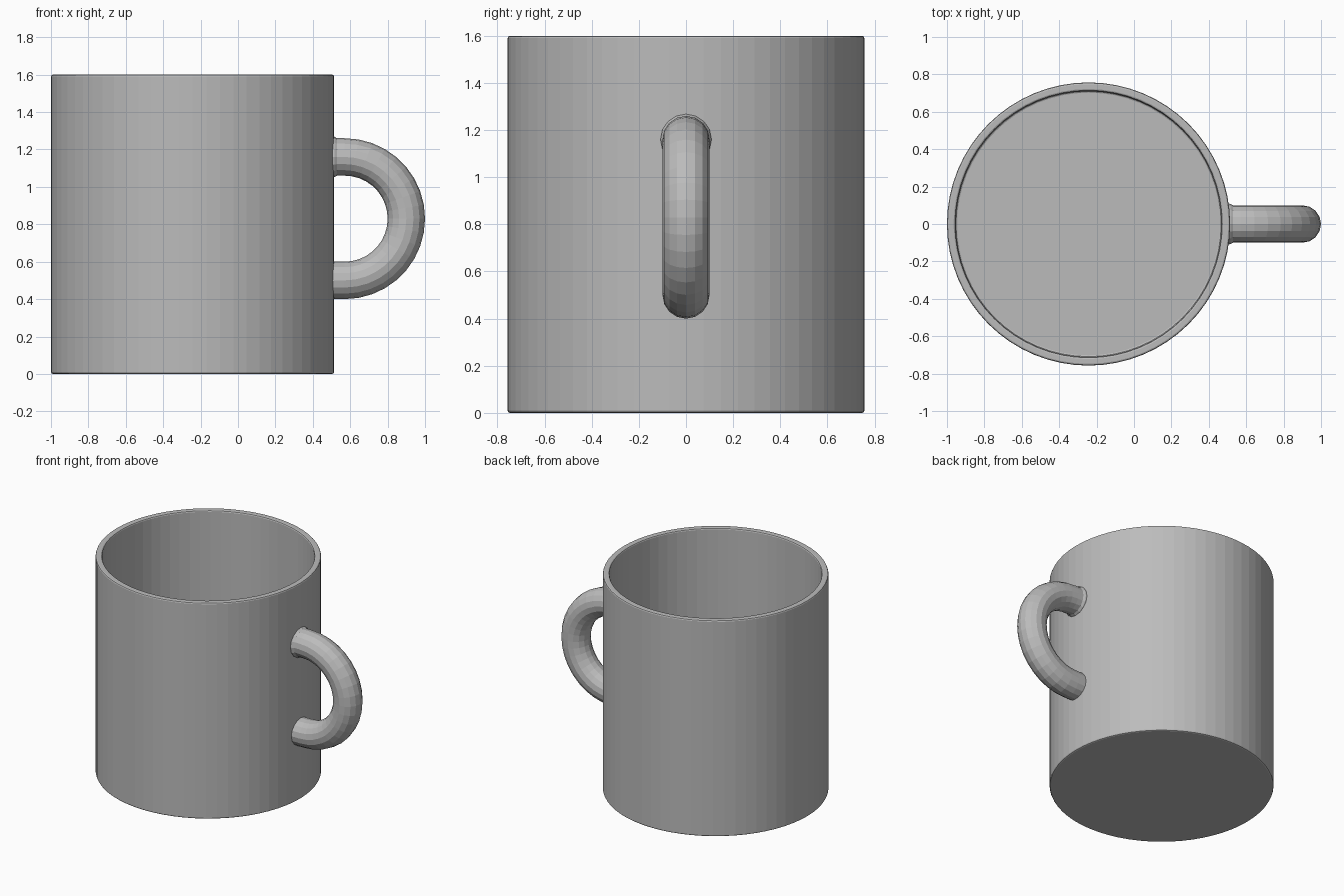
import bpy, bmesh, math
from mathutils import Vector

if "Cube" in bpy.data.objects:
    bpy.data.objects.remove(bpy.data.objects["Cube"])

grey = bpy.data.materials.new("mid_grey")
grey.diffuse_color = (0.5, 0.5, 0.5, 1)
grey.use_nodes = True
grey.node_tree.nodes["Principled BSDF"].inputs["Base Color"].default_value = grey.diffuse_color


def loft(name, rings, close_ends=True):
    """Skin a list of equal-length point rings into one object."""
    bm = bmesh.new()
    vs = [[bm.verts.new(p) for p in ring] for ring in rings]
    n = len(vs[0])
    for a, b in zip(vs, vs[1:]):
        for i in range(n):
            j = (i + 1) % n
            bm.faces.new((a[i], a[j], b[j], b[i]))
    if close_ends:
        bm.faces.new(vs[0])
        bm.faces.new(vs[-1])
    bmesh.ops.recalc_face_normals(bm, faces=bm.faces)
    mesh = bpy.data.meshes.new(name)
    bm.to_mesh(mesh)
    bm.free()
    mesh.materials.append(grey)
    ob = bpy.data.objects.new(name, mesh)
    bpy.context.collection.objects.link(ob)
    return ob


# Cup body: outer wall, rounded rim, inner wall and floor from one profile
CX, SIDES = -0.243, 64
profile = [(0.747, 0), (0.754, 0.003), (0.757, 0.01),
           (0.757, 1.59), (0.754, 1.597), (0.747, 1.6),
           (0.722, 1.6), (0.715, 1.597), (0.712, 1.59),
           (0.712, 0.06), (0.709, 0.053), (0.702, 0.05)]
loft("cup_body", [[(CX + r * math.cos(2 * math.pi * i / SIDES),
                    r * math.sin(2 * math.pi * i / SIDES), z)
                   for i in range(SIDES)] for r, z in profile])

# Handle: half ring with short straight ends sunk into the wall
HX, HZ, R, TUBE, STEPS, ROUND = 0.57, 0.83, 0.33, 0.1, 18, 16


def tube_ring(centre, outward, radius):
    return [Vector(centre) + radius * (math.cos(t) * Vector(outward)
                                       + math.sin(t) * Vector((0, 1, 0)))
            for t in (2 * math.pi * k / ROUND for k in range(ROUND))]


rings = [tube_ring((x, 0, HZ + R), (0, 0, 1), r)
         for x, r in ((0.48, 0.11), (0.515, 0.108), (0.53, TUBE))]
for s in range(STEPS + 1):
    a = math.pi / 2 - math.pi * s / STEPS
    d = Vector((math.cos(a), 0, math.sin(a)))
    rings.append(tube_ring(Vector((HX, 0, HZ)) + R * d, d, TUBE))
rings.append(tube_ring((0.48, 0, HZ - R), (0, 0, -1), TUBE))
loft("handle", rings)
